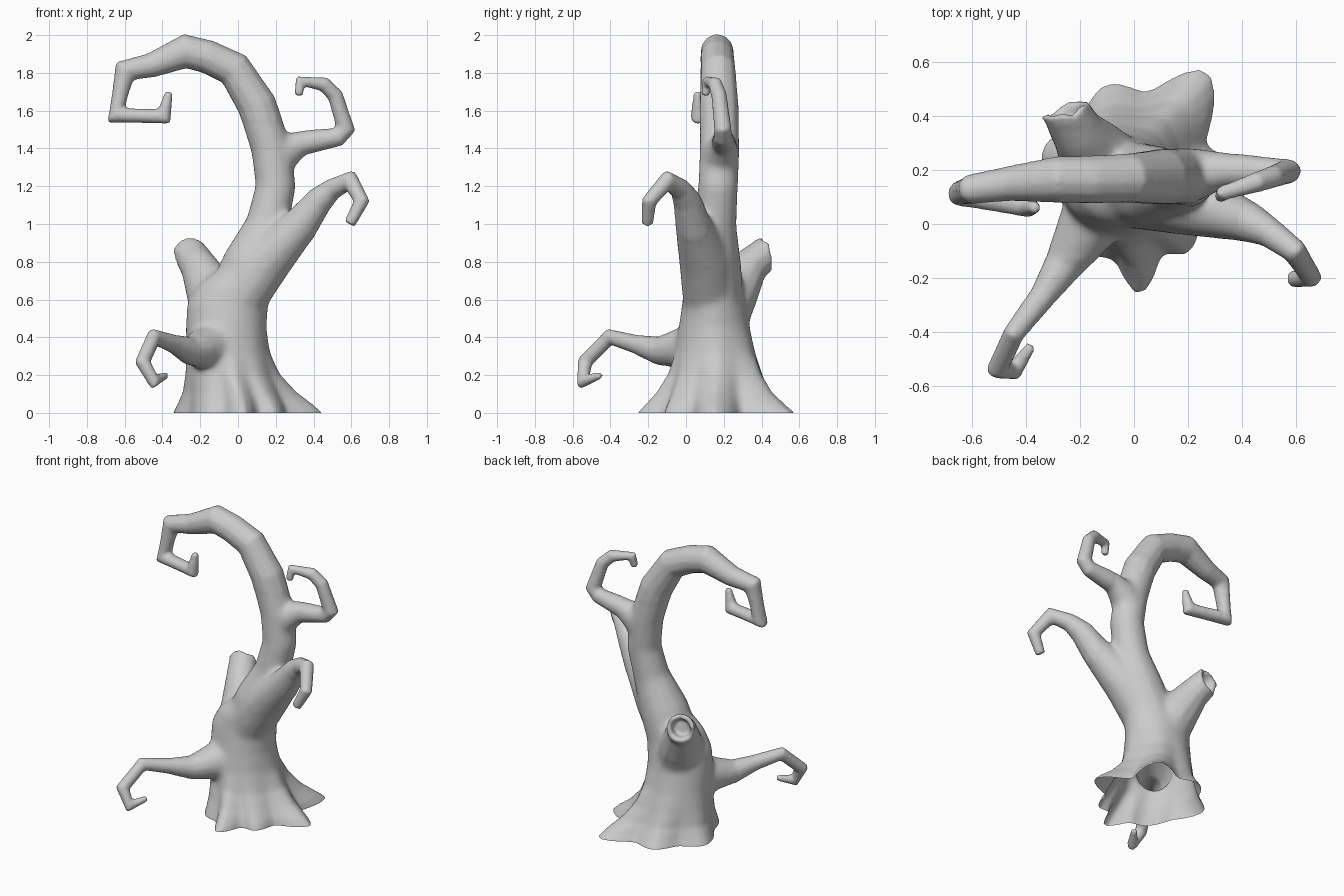
import bpy, bmesh, math, random
from mathutils import Vector

if "Cube" in bpy.data.objects:
    bpy.data.objects.remove(bpy.data.objects["Cube"])

random.seed(4)
SIDES = 12
bm = bmesh.new()


def loft(rings):
    """Skin a list of vertex rings and cap both ends."""
    n = len(rings[0])
    loops = [[bm.verts.new(p) for p in r] for r in rings]
    for a, b in zip(loops, loops[1:]):
        for i in range(n):
            j = (i + 1) % n
            bm.faces.new((a[i], a[j], b[j], b[i]))
    bm.faces.new(loops[0][::-1])
    bm.faces.new(loops[-1])


def tube_rings(points):
    """Mitred round sections along (x, y, z, radius) points."""
    pos = [Vector(p[:3]) for p in points]
    rings, side = [], None
    for i, p in enumerate(pos):
        d1 = (p - pos[i - 1]).normalized() if i else (pos[1] - p).normalized()
        d2 = (pos[i + 1] - p).normalized() if i < len(pos) - 1 else d1
        t = (d1 + d2).normalized()
        bend = d2 - d1
        if side is None:
            side = t.orthogonal()
        side = (side - t * side.dot(t)).normalized()
        up = t.cross(side)
        stretch = min(1 / max(t.dot(d1), 0.1), 1.25) - 1
        ring = []
        for k in range(SIDES):
            a = math.tau * k / SIDES
            v = (side * math.cos(a) + up * math.sin(a)) * points[i][3]
            if bend.length > 0.01:
                b = bend.normalized()
                v += b * v.dot(b) * stretch
            ring.append(p + v)
        rings.append(ring)
    return rings


# Trunk base: root lobes as (angle, radius), fading into an oval trunk
lobes = [(0, .45), (28, .30), (57, .505), (82, .34), (105, .385), (132, .31),
         (159, .365), (200, .27), (237, .31), (255, .29), (273, .42),
         (292, .28), (308, .33), (335, .28), (360, .45)]


def lobe_radius(deg):
    for (a0, r0), (a1, r1) in zip(lobes, lobes[1:]):
        if a0 <= deg <= a1:
            f = (deg - a0) / (a1 - a0)
            f = f * f * (3 - 2 * f) * .5 + f * .5
            return r0 + (r1 - r0) * f


# height, centre x, centre y, radius x, radius y, root weight
sections = [(-.06, 0, .15, .24, .22, 1.0), (0, 0, .15, .24, .22, 1.0),
            (.04, -.01, .15, .24, .225, .8), (.11, -.03, .155, .225, .225, .46),
            (.2, -.05, .16, .215, .215, .22), (.32, -.06, .155, .21, .20, .07),
            (.45, -.065, .15, .21, .185, .02), (.58, -.055, .15, .215, .17, 0),
            (.68, -.02, .14, .19, .15, 0), (.77, .03, .13, .12, .12, 0)]
base = []
for z, cx, cy, rx, ry, w in sections:
    ring = []
    for k in range(60):
        a = math.tau * k / 60
        c, s, r = math.cos(a), math.sin(a), lobe_radius(k * 6)
        oval = Vector((cx + rx * c, cy + ry * s, z))
        root = Vector((r * c, .15 + r * s, z))
        ring.append(oval.lerp(root, w))
    base.append(ring)
loft(base)

# Main stem arching over to the left, ending in a square hook
loft(tube_rings([(-.04, .15, .52, .165), (.07, .14, .79, .155), (.155, .155, 1.0, .115),
                 (.2, .17, 1.2, .108), (.175, .178, 1.4, .108), (.1, .175, 1.63, .105),
                 (-.02, .17, 1.82, .093), (-.16, .165, 1.885, .09), (-.28, .165, 1.915, .088),
                 (-.46, .15, 1.84, .066), (-.6, .13, 1.81, .056),
                 (-.645, .115, 1.575, .05), (-.39, .065, 1.57, .042),
                 (-.365, .06, 1.7, .02)]))

# Upper right branch
loft(tube_rings([(.17, .18, 1.25, .085), (.235, .185, 1.38, .098), (.34, .2, 1.43, .068),
                 (.53, .195, 1.462, .05), (.57, .195, 1.505, .047),
                 (.515, .175, 1.68, .042), (.455, .155, 1.74, .039),
                 (.33, .115, 1.755, .029), (.32, .1, 1.68, .024)]))

# Middle right branch, drooping at the tip
loft(tube_rings([(0, .13, .6, .15), (.15, .1, .81, .14), (.325, .04, .99, .1),
                 (.43, .005, 1.125, .075), (.5, -.03, 1.185, .057), (.595, -.1, 1.23, .046),
                 (.655, -.195, 1.12, .039), (.59, -.205, 1.0, .032)]))

# Low front left branch with curled twig
loft(tube_rings([(-.09, .12, .37, .15), (-.18, -.02, .34, .115), (-.26, -.15, .33, .074),
                 (-.34, -.27, .365, .05), (-.445, -.405, .402, .04),
                 (-.505, -.535, .27, .039), (-.445, -.545, .165, .035),
                 (-.38, -.45, .2, .02)]))

# Broken hollow stump at the back left, its mouth facing outwards
mid, axis = Vector((-.255, .425, .84)), Vector((-.4, .85, .3)).normalized()
stump = tube_rings([(-.07, .16, .48, .17), (-.14, .25, .64, .14), (-.21, .34, .78, .1),
                    (*(mid - axis * .02), .09), (*mid, .095)])
rim = [p + axis * random.uniform(-.025, .03) for p in stump[-1]]
stump[-1] = rim
stump.append([mid.lerp(p, .68) for p in rim])
stump.append([mid.lerp(p, .55) - axis * .06 for p in rim])
loft(stump)

bmesh.ops.recalc_face_normals(bm, faces=bm.faces)
mesh = bpy.data.meshes.new("tree")
bm.to_mesh(mesh)
bm.free()
tree = bpy.data.objects.new("gnarled_tree", mesh)
bpy.context.collection.objects.link(tree)
bpy.context.view_layer.objects.active = tree
tree.select_set(True)

# Fuse the parts into one skin
remesh = tree.modifiers.new("fuse", 'REMESH')
remesh.mode = 'VOXEL'
remesh.voxel_size = .011
bpy.ops.object.modifier_apply(modifier="fuse")

# Blend the joints around the trunk strongly, everything else lightly
core = tree.vertex_groups.new(name="trunk_joints")
core.add([v.index for v in tree.data.vertices
          if -.3 < v.co.x < .38 and -.12 < v.co.y < .36 and .2 < v.co.z < 1.55],
         1.0, 'REPLACE')
for name, group, count in (("blend", "trunk_joints", 35), ("soften", "", 7)):
    smooth = tree.modifiers.new(name, 'SMOOTH')
    smooth.factor = .5
    smooth.iterations = count
    smooth.vertex_group = group
    bpy.ops.object.modifier_apply(modifier=name)

# Cut the base flat at the ground and leave it open underneath
bm = bmesh.new()
bm.from_mesh(tree.data)
bmesh.ops.bisect_plane(bm, geom=bm.verts[:] + bm.edges[:] + bm.faces[:],
                       plane_co=(0, 0, 0), plane_no=(0, 0, 1), clear_inner=True)
bm.to_mesh(tree.data)
bm.free()
bpy.ops.object.shade_smooth()
